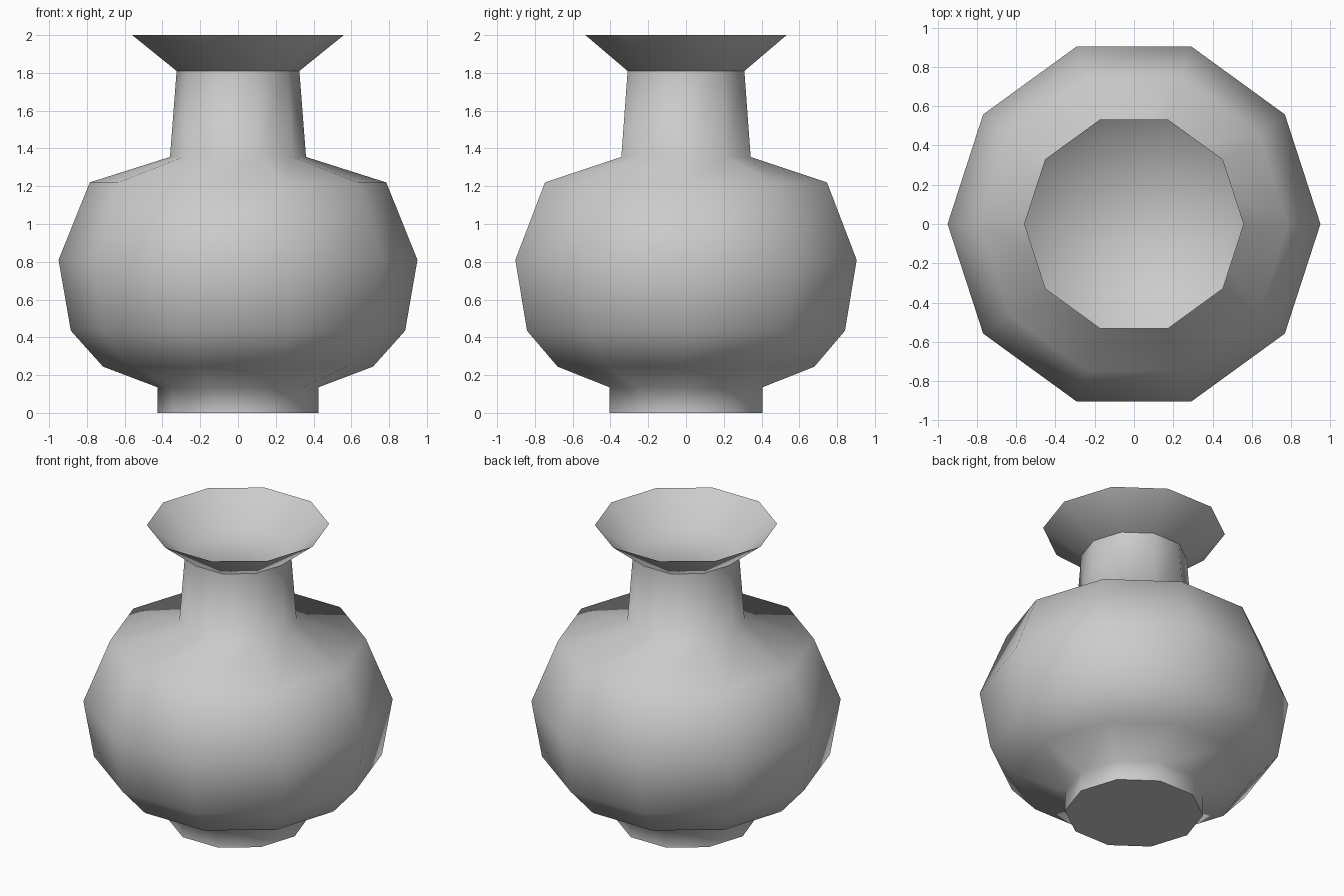
import bpy, bmesh
from math import cos, sin, tau, radians

if "Cube" in bpy.data.objects:
    bpy.data.objects.remove(bpy.data.objects["Cube"])

SIDES = 10


def lathe(name, profile, inward=False):
    """Spin (radius, z) points into a ten-sided sheet, closed at its first ring."""
    bm = bmesh.new()
    rings = [[bm.verts.new((r * cos(tau * i / SIDES), r * sin(tau * i / SIDES), z))
              for i in range(SIDES)] for r, z in profile]
    bm.faces.new(rings[0][::-1])
    for low, high in zip(rings, rings[1:]):
        for i in range(SIDES):
            j = (i + 1) % SIDES
            bm.faces.new((low[i], low[j], high[j], high[i]))
    if inward:
        bmesh.ops.reverse_faces(bm, faces=bm.faces[:])
    mesh = bpy.data.meshes.new(name)
    bm.to_mesh(mesh)
    bm.free()
    obj = bpy.data.objects.new(name, mesh)
    bpy.context.collection.objects.link(obj)
    bpy.ops.object.select_all(action='DESELECT')
    obj.select_set(True)
    bpy.context.view_layer.objects.active = obj
    bpy.ops.object.shade_smooth_by_angle(angle=radians(80))
    return obj


# Foot, belly, shoulder and neck
lathe("vase_body", [(0.425, 0), (0.425, 0.135), (0.715, 0.245), (0.885, 0.435),
                    (0.95, 0.81), (0.785, 1.22), (0.36, 1.355), (0.325, 1.81)])

# Flared mouth: an open bowl that faces inward
lathe("vase_mouth", [(0.325, 1.81), (0.56, 2.0)], inward=True)
